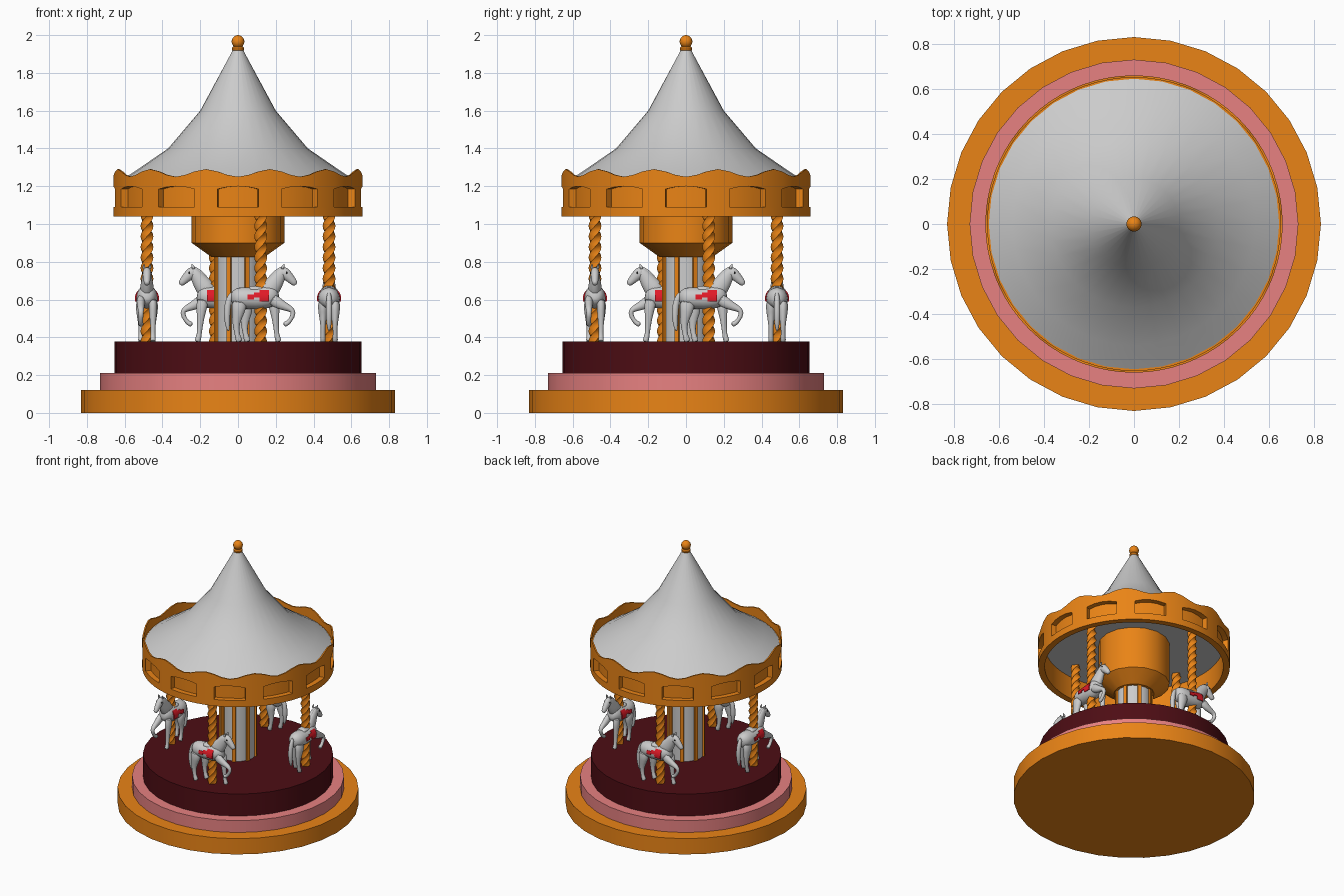
import bpy, bmesh
from math import sin, cos, pi, radians
from mathutils import Vector

if "Cube" in bpy.data.objects:
    bpy.data.objects.remove(bpy.data.objects["Cube"])


def mat(name, r, g, b):
    m = bpy.data.materials.new(name)
    m.diffuse_color = (r, g, b, 1)
    m.use_nodes = True
    m.node_tree.nodes["Principled BSDF"].inputs["Base Color"].default_value = m.diffuse_color
    return m


GOLD = mat("gold", 0.82, 0.23, 0.008)
PINK = mat("pink", 0.8, 0.22, 0.22)
MAROON = mat("maroon", 0.075, 0.004, 0.007)
RED = mat("red", 0.75, 0.01, 0.02)
DARK = mat("dark", 0.02, 0.02, 0.02)


def finish(name, bm, material=None, angle=32, copies=1, subsurf=0):
    """Turn a bmesh into an object, optionally repeated around the z axis."""
    bmesh.ops.remove_doubles(bm, verts=bm.verts, dist=1e-5)
    bmesh.ops.recalc_face_normals(bm, faces=bm.faces)
    me = bpy.data.meshes.new(name)
    bm.to_mesh(me)
    bm.free()
    if material:
        me.materials.append(material)
    for k in range(copies):
        ob = bpy.data.objects.new(name if copies == 1 else f"{name}_{k + 1}", me)
        bpy.context.collection.objects.link(ob)
        ob.rotation_euler.z = 2 * pi * k / copies
        if subsurf:
            ob.modifiers.new("smooth", "SUBSURF").levels = subsurf
            ob.modifiers["smooth"].render_levels = subsurf
        if k == 0:
            bpy.ops.object.select_all(action='DESELECT')
            ob.select_set(True)
            bpy.context.view_layer.objects.active = ob
            bpy.ops.object.shade_smooth_by_angle(angle=radians(angle))


def bridge(bm, rings, cap=True):
    rings = [[bm.verts.new(p) for p in r] for r in rings]
    n = len(rings[0])
    for a, b in zip(rings, rings[1:]):
        for i in range(n):
            j = (i + 1) % n
            bm.faces.new((a[i], a[j], b[j], b[i]))
    if cap:
        bm.faces.new(rings[0])
        bm.faces.new(rings[-1])


def lathe(name, profile, material=None, n=32, angle=32):
    bm = bmesh.new()
    bridge(bm, [[(r * cos(2 * pi * i / n), r * sin(2 * pi * i / n), z) for i in range(n)]
                for r, z in profile])
    finish(name, bm, material, angle)


def tube(bm, stations, y=0.0, n=10):
    """Loft ellipses along a path; stations are (x, z, half width, half depth)."""
    pts = [Vector((s[0], 0, s[1])) for s in stations]
    rings = []
    for i, (x, z, w, h) in enumerate(stations):
        t = (pts[min(i + 1, len(pts) - 1)] - pts[max(i - 1, 0)]).normalized()
        up = t.cross(Vector((0, 1, 0)))
        c = pts[i] + Vector((0, HY + y, 0))
        rings.append([c + Vector((0, w * cos(2 * pi * k / n), 0)) + up * h * sin(2 * pi * k / n)
                      for k in range(n)])
    bridge(bm, rings)


# Stepped base
lathe("base_step", [(0.83, 0), (0.83, 0.12)], GOLD)
lathe("middle_step", [(0.73, 0.12), (0.73, 0.21)], PINK)
lathe("platform", [(0.655, 0.21), (0.655, 0.377)], MAROON)

# Centre column with gold strips, and the drum above it
lathe("centre_column", [(0.122, 0.377), (0.122, 0.84)], n=16)
bm = bmesh.new()
for k in range(8):
    a = radians(22.5 + 45 * k)
    out, side = Vector((cos(a), sin(a), 0)), Vector((-sin(a), cos(a), 0))
    bridge(bm, [[out * r + side * s + Vector((0, 0, z))
                 for r, s in ((0.11, -0.012), (0.132, -0.012), (0.132, 0.012), (0.11, 0.012))]
                for z in (0.377, 0.84)])
finish("column_strips", bm, GOLD)
lathe("drum", [(0.14, 0.825), (0.245, 0.9), (0.245, 1.22)], GOLD, n=16)

# Roof and finial
lathe("roof", [(0.645, 1.215), (0.54, 1.283), (0.37, 1.4), (0.2, 1.6), (0.025, 1.925)])
lathe("finial_collar", [(0.027, 1.915), (0.032, 1.922), (0.032, 1.932), (0.025, 1.94)], GOLD, n=16)
bm = bmesh.new()
bmesh.ops.create_uvsphere(bm, u_segments=16, v_segments=10, radius=0.034)
bmesh.ops.translate(bm, verts=bm.verts, vec=(0, 0, 1.966))
finish("finial_ball", bm, GOLD)

# Scalloped canopy band with twelve recessed windows
bm = bmesh.new()


def quad(*pts):
    bm.faces.new([bm.verts.new((r * cos(radians(a)), r * sin(radians(a)), z)) for a, r, z in pts])


OFFS = (-15, -9.5, -5, 0, 5, 9.5, 15)
RO, RW, RT, RI = 0.66, 0.622, 0.65, 0.615


def rows(o):
    return (1.04, 1.09, 1.2 - 0.015 * min(1, (o / 9.5) ** 2), 1.27 - 0.02 * cos(radians(12 * o)))


for p in range(12):
    for i, (o0, o1) in enumerate(zip(OFFS, OFFS[1:])):
        a, b = 30 * p + o0, 30 * p + o1
        za, zb = rows(o0), rows(o1)
        window = 1 <= i <= 4
        for r in range(3):
            rad = RW if window and r == 1 else RO
            quad((a, rad, za[r]), (b, rad, zb[r]), (b, rad, zb[r + 1]), (a, rad, za[r + 1]))
        if window:
            for r in (1, 2):
                quad((a, RO, za[r]), (b, RO, zb[r]), (b, RW, zb[r]), (a, RW, za[r]))
            for ang, z, edge in ((a, za, i == 1), (b, zb, i == 4)):
                if edge:
                    quad((ang, RO, z[1]), (ang, RO, z[2]), (ang, RW, z[2]), (ang, RW, z[1]))
        inner = [((RO, za[3]), (RO, zb[3])), ((RT, za[3]), (RT, zb[3])), ((RT, 1.21), (RT, 1.21)),
                 ((RI, 1.21), (RI, 1.21)), ((RI, 1.04), (RI, 1.04)), ((RO, 1.04), (RO, 1.04))]
        for (a0, b0), (a1, b1) in zip(inner, inner[1:]):
            quad((a, *a0), (b, *b0), (b, *b1), (a, *a1))
finish("canopy_band", bm, GOLD)

# Twisted poles
HX, HY = 0.12, -0.482
bm = bmesh.new()
bridge(bm, [[(HX + (0.034, 0.025)[k % 2] * cos(pi / 4 * k + pi / 8 * i),
              HY + (0.034, 0.025)[k % 2] * sin(pi / 4 * k + pi / 8 * i),
              0.377 + 0.835 * i / 60) for k in range(8)] for i in range(61)])
finish("pole", bm, GOLD, copies=4, angle=40)

# Horses
BODY = [(-0.038, 0.605, 0.02, 0.03), (-0.015, 0.607, 0.052, 0.056), (0.03, 0.61, 0.063, 0.062),
        (0.09, 0.603, 0.062, 0.06), (0.15, 0.612, 0.062, 0.066), (0.19, 0.63, 0.052, 0.06),
        (0.215, 0.637, 0.025, 0.035)]
bm = bmesh.new()
tube(bm, BODY)
tube(bm, [(0.14, 0.62, 0.045, 0.06), (0.185, 0.675, 0.037, 0.052), (0.212, 0.715, 0.028, 0.04),
          (0.234, 0.745, 0.024, 0.03), (0.25, 0.762, 0.014, 0.018)])          # neck
tube(bm, [(0.222, 0.757, 0.018, 0.024), (0.248, 0.742, 0.027, 0.034), (0.275, 0.713, 0.021, 0.025),
          (0.297, 0.69, 0.018, 0.02), (0.308, 0.679, 0.012, 0.013)])          # head
tube(bm, [(0.243, 0.772, 0.01, 0.01), (0.205, 0.745, 0.012, 0.018), (0.175, 0.71, 0.012, 0.018),
          (0.14, 0.67, 0.008, 0.01)])                                         # mane
tube(bm, [(-0.025, 0.64, 0.01, 0.012), (-0.05, 0.605, 0.016, 0.018), (-0.06, 0.53, 0.019, 0.02),
          (-0.056, 0.465, 0.014, 0.014), (-0.05, 0.43, 0.005, 0.005)])        # tail
for s in (-1, 1):
    tube(bm, [(0.234, 0.76, 0.01, 0.011), (0.238, 0.775, 0.008, 0.01), (0.246, 0.79, 0.002, 0.002)],
         s * 0.016, 6)                                                        # ears
    d = 0.022 * (1 + s)
    tube(bm, [(0.01 + d / 2, 0.6, 0.032, 0.05), (0.002 + d, 0.535, 0.027, 0.036),
              (-0.012 + d, 0.475, 0.015, 0.02), (-0.006 + d, 0.425, 0.012, 0.014),
              (0.0 + d, 0.398, 0.014, 0.016), (0.01 + d, 0.374, 0.018, 0.021)], s * 0.032)  # hind legs
tube(bm, [(0.185, 0.61, 0.028, 0.04), (0.195, 0.54, 0.022, 0.026), (0.2, 0.475, 0.016, 0.017),
          (0.204, 0.425, 0.012, 0.013), (0.208, 0.398, 0.014, 0.015), (0.218, 0.374, 0.018, 0.02)],
     0.032)                                                                   # standing leg
tube(bm, [(0.17, 0.61, 0.028, 0.042), (0.23, 0.568, 0.022, 0.026), (0.28, 0.552, 0.017, 0.018),
          (0.298, 0.53, 0.015, 0.015), (0.278, 0.492, 0.012, 0.012), (0.262, 0.474, 0.013, 0.013),
          (0.24, 0.466, 0.016, 0.017)], -0.032)                               # raised leg
tube(bm, [(0.06, 0.653, 0.034, 0.017), (0.075, 0.656, 0.036, 0.02), (0.12, 0.654, 0.035, 0.018),
          (0.155, 0.66, 0.034, 0.02)])                                        # saddle
finish("horse", bm, None, angle=80, copies=4, subsurf=1)

# Red saddle cloth on both flanks
bm = bmesh.new()
for s in (-1, 1):
    for x0, x1, lo, hi in ((0.05, 0.085, -5, 20), (0.115, 0.165, -15, 45), (0.085, 0.115, 5, 30)):
        steps = [radians(lo + (hi - lo) * k / 4) for k in range(5)]
        bridge(bm, [[(x, HY + s * r * cos(t), 0.605 + r * sin(t)) for r, ts in
                     ((0.064, steps), (0.056, steps[::-1])) for t in ts] for x in (x0, x1)])
finish("saddle_cloth", bm, RED, copies=4)

# Eyes
bm = bmesh.new()
for s in (-1, 1):
    v = bmesh.ops.create_icosphere(bm, subdivisions=1, radius=0.006)["verts"]
    bmesh.ops.translate(bm, verts=v, vec=(0.258, HY + s * 0.022, 0.742))
finish("eyes", bm, DARK, copies=4)
